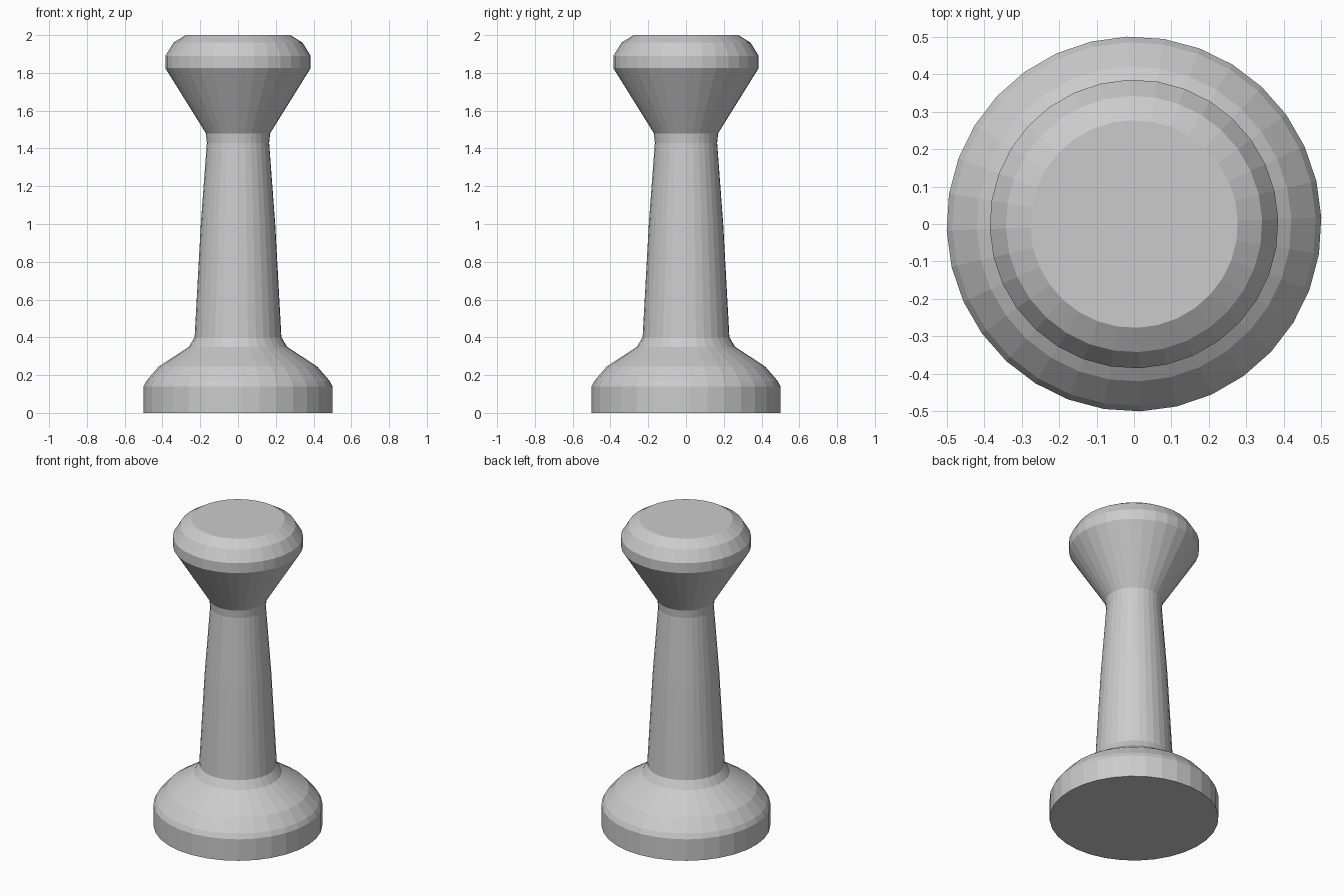
import bpy, bmesh
from math import cos, sin, pi, radians

if "Cube" in bpy.data.objects:
    bpy.data.objects.remove(bpy.data.objects["Cube"])

SIDES = 32
TWIST = radians(2)

# Profile (radius, height) from base to flat top
profile = [
    (0.50, 0.0), (0.50, 0.14), (0.485, 0.17), (0.42, 0.245),  # foot
    (0.26, 0.35), (0.23, 0.40), (0.197, 1.0), (0.165, 1.43),  # stem
    (0.17, 1.48), (0.385, 1.825), (0.385, 1.89),              # flared head
    (0.342, 1.96), (0.277, 2.0),                              # rounded rim
]


def lathe(name, points):
    bm = bmesh.new()
    rings = []
    for r, z in points:
        angles = [2 * pi * i / SIDES + TWIST for i in range(SIDES)]
        rings.append([bm.verts.new((r * cos(a), r * sin(a), z)) for a in angles])
    for low, high in zip(rings, rings[1:]):
        for i in range(SIDES):
            j = (i + 1) % SIDES
            bm.faces.new((low[i], low[j], high[j], high[i]))
    # End caps
    bm.faces.new(rings[0][::-1])
    bm.faces.new(rings[-1])
    mesh = bpy.data.meshes.new(name)
    bm.to_mesh(mesh)
    bm.free()
    obj = bpy.data.objects.new(name, mesh)
    bpy.context.collection.objects.link(obj)
    return obj


# Single turned piece, flat shaded
lathe("turned_pedestal", profile)
